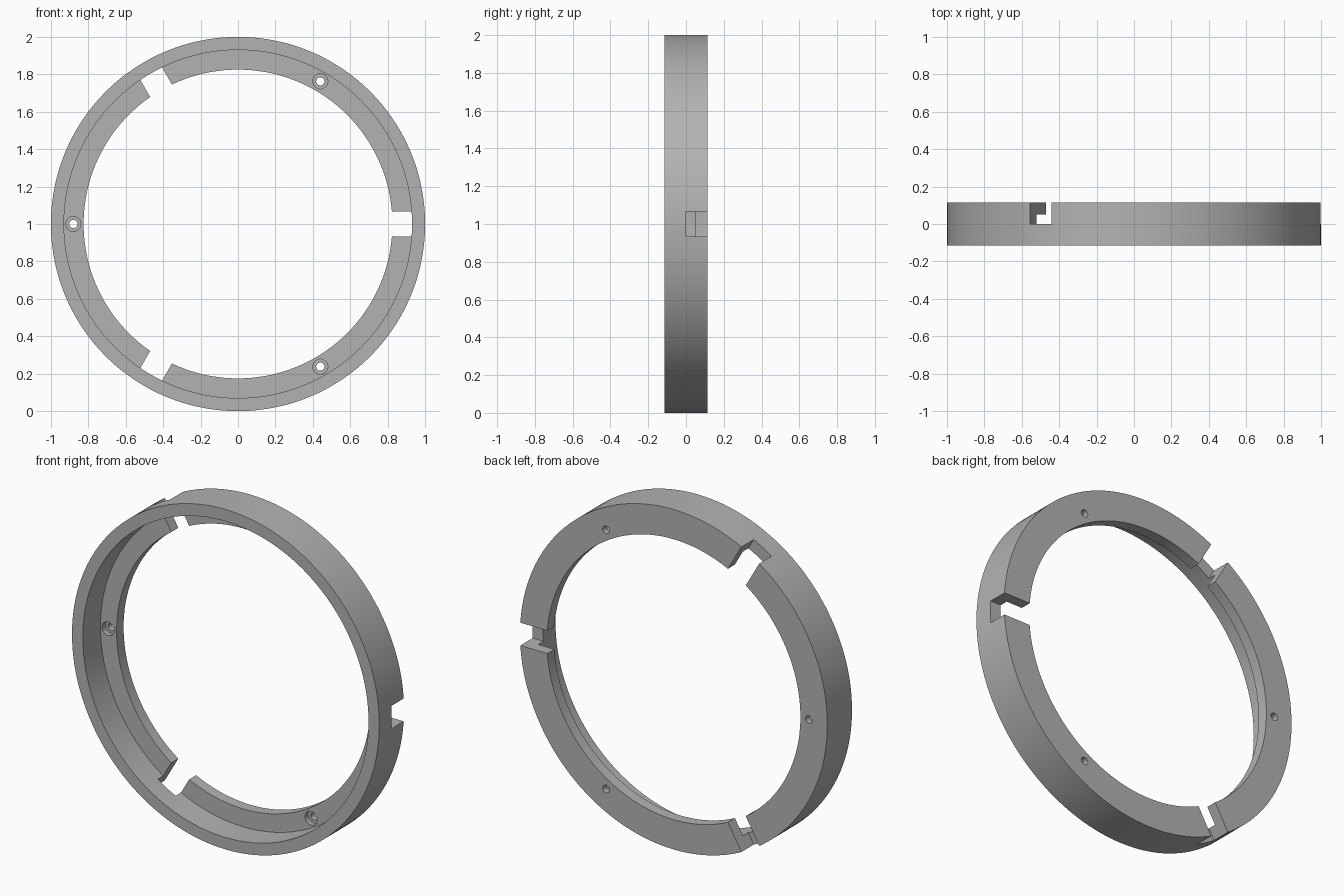
import bpy, bmesh, math
from mathutils import Matrix

if "Cube" in bpy.data.objects:
    bpy.data.objects.remove(bpy.data.objects["Cube"])

R_OUT, R_WALL, R_LIP = 1.0, 0.93, 0.825
Y_FRONT, Y_LIP, Y_BACK = -0.115, 0.05, 0.115
CENTRE = Matrix.Translation((0, 0, 1))

grey = bpy.data.materials.new("grey")
grey.diffuse_color = (0.45, 0.45, 0.45, 1)
grey.use_nodes = True
grey.node_tree.nodes["Principled BSDF"].inputs["Base Color"].default_value = grey.diffuse_color


def make_object(name, bm):
    bmesh.ops.recalc_face_normals(bm, faces=bm.faces)
    mesh = bpy.data.meshes.new(name)
    bm.to_mesh(mesh)
    bm.free()
    mesh.materials.append(grey)
    obj = bpy.data.objects.new(name, mesh)
    bpy.context.collection.objects.link(obj)
    return obj


def lathe(profile, segments):
    """Closed (radius, y) profile spun around the y axis at z = 1."""
    bm = bmesh.new()
    rings = []
    for i in range(segments):
        a = 2 * math.pi * i / segments
        rings.append([bm.verts.new((r * math.cos(a), y, 1 + r * math.sin(a)))
                      for r, y in profile])
    n = len(profile)
    for i in range(segments):
        p, q = rings[i], rings[(i + 1) % segments]
        for j in range(n):
            k = (j + 1) % n
            bm.faces.new((p[j], p[k], q[k], q[j]))
    return bm


def spin(degrees):
    return CENTRE @ Matrix.Rotation(-math.radians(degrees), 4, 'Y')


def box_cutter(degrees):
    # radial slot through the rear half of the rim
    bm = bmesh.new()
    m = spin(degrees) @ Matrix.Translation((0.95, 0.1, 0)) @ Matrix.Diagonal((0.4, 0.2, 0.134, 1))
    bmesh.ops.create_cube(bm, size=1, matrix=m)
    return make_object("slot_cutter", bm)


def hole_cutter(degrees, radius, y0, y1):
    bm = bmesh.new()
    m = (spin(degrees) @ Matrix.Translation((0.88, (y0 + y1) / 2, 0))
         @ Matrix.Rotation(math.pi / 2, 4, 'X'))
    bmesh.ops.create_cone(bm, cap_ends=True, segments=32, radius1=radius,
                          radius2=radius, depth=y1 - y0, matrix=m)
    return make_object("hole_cutter", bm)


# Ring with a thin outer wall and an inward flange at the back
ring = make_object("flanged_ring", lathe([
    (R_OUT, Y_FRONT), (R_OUT, Y_BACK), (R_LIP, Y_BACK),
    (R_LIP, Y_LIP), (R_WALL, Y_LIP), (R_WALL, Y_FRONT)], 144))

# Three slots, and three counterbored screw holes between them
cutters = []
for a in (0, 120, 240):
    cutters.append(box_cutter(a))
    cutters.append(hole_cutter(a + 60, 0.04, Y_LIP - 0.03, Y_LIP + 0.03))
    cutters.append(hole_cutter(a + 60, 0.022, Y_LIP - 0.02, Y_BACK + 0.05))

bpy.context.view_layer.objects.active = ring
ring.select_set(True)
for c in cutters:
    mod = ring.modifiers.new("cut", 'BOOLEAN')
    mod.operation = 'DIFFERENCE'
    mod.solver = 'EXACT'
    mod.object = c
    bpy.ops.object.modifier_apply(modifier=mod.name)
for c in cutters:
    bpy.data.objects.remove(c)

bpy.ops.object.shade_smooth_by_angle(angle=math.radians(30))
